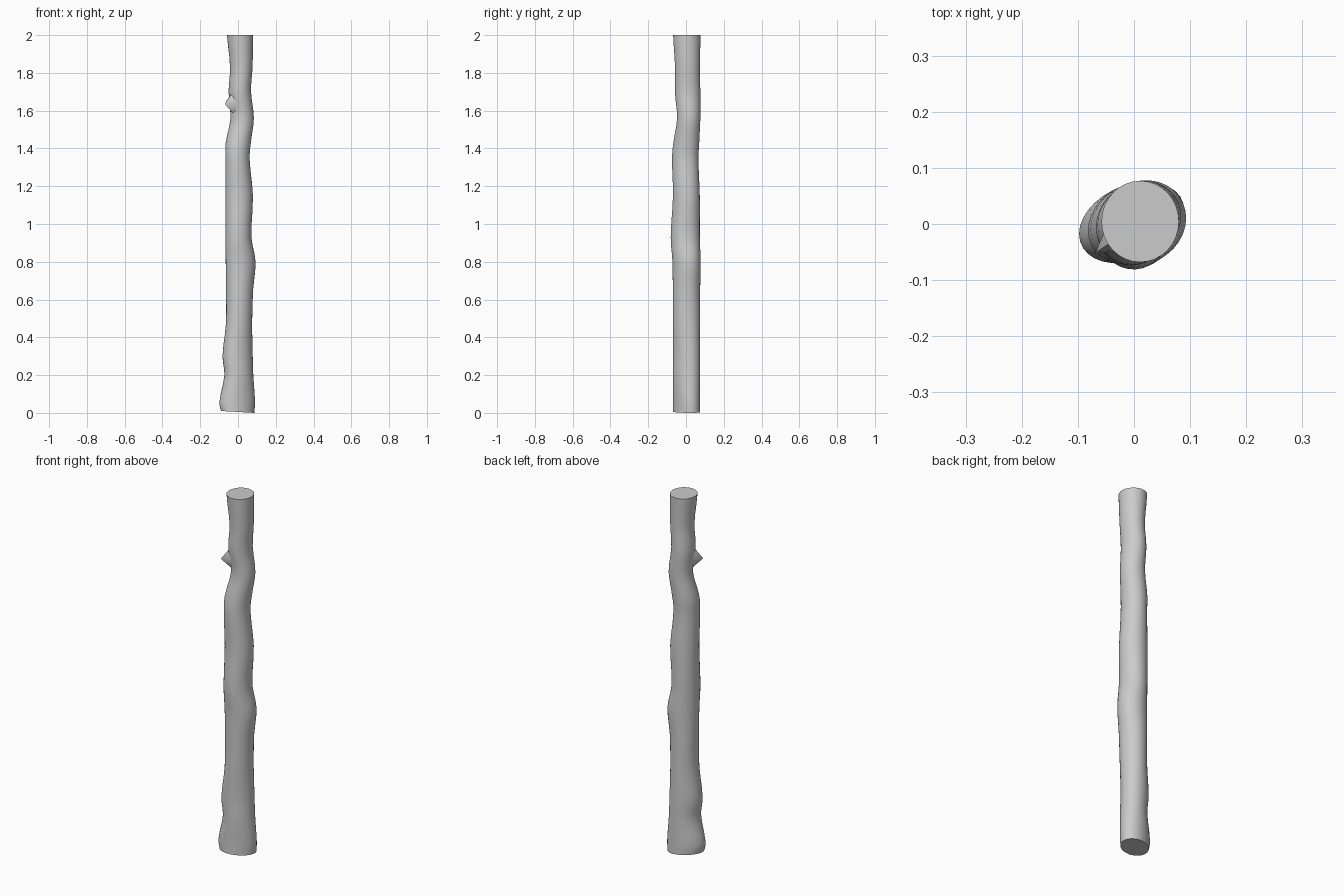
import bpy, bmesh, math
from mathutils import Vector

if "Cube" in bpy.data.objects:
    bpy.data.objects.remove(bpy.data.objects["Cube"])

# Trunk outline: z, left x, right x, front y, back y, diagonal skew
RINGS = [
    (0.00, -.090, .087, -.070, .075, .30),
    (0.06, -.098, .090, -.070, .075, .28),
    (0.20, -.072, .081, -.070, .075, .20),
    (0.30, -.082, .078, -.070, .075, .20),
    (0.47, -.064, .075, -.070, .075, .10),
    (0.65, -.063, .080, -.070, .075, .05),
    (0.80, -.065, .093, -.072, .078, .10),
    (0.93, -.066, .071, -.081, .073, .05),
    (1.15, -.066, .079, -.069, .073, .05),
    (1.34, -.067, .062, -.074, .066, .05),
    (1.43, -.065, .068, -.067, .070, .05),
    (1.56, -.040, .084, -.047, .076, .00),
    (1.70, -.050, .069, -.059, .076, .00),
    (1.83, -.042, .077, -.058, .073, .00),
    (2.00, -.058, .080, -.068, .077, .00),
]
SIDES = 32


def catmull(i, t):
    p = [RINGS[max(0, min(len(RINGS) - 1, i + k))] for k in (-1, 0, 1, 2)]
    out = [0.5 * (2 * b + (c - a) * t + (2 * a - 5 * b + 4 * c - d) * t * t
                  + (3 * b - a - 3 * c + d) * t ** 3)
           for a, b, c, d in zip(*p)]
    out[0] = p[1][0] + (p[2][0] - p[1][0]) * t
    return out


def finish(bm, name):
    bmesh.ops.recalc_face_normals(bm, faces=bm.faces)
    mesh = bpy.data.meshes.new(name)
    bm.to_mesh(mesh)
    bm.free()
    ob = bpy.data.objects.new(name, mesh)
    bpy.context.collection.objects.link(ob)
    bpy.ops.object.select_all(action='DESELECT')
    ob.select_set(True)
    bpy.context.view_layer.objects.active = ob
    bpy.ops.object.shade_smooth_by_angle(angle=math.radians(40))
    return ob


# Trunk: lofted irregular rings, with a slightly slanted bottom cut
bm = bmesh.new()
sections = [catmull(i, t / 3) for i in range(len(RINGS) - 1) for t in range(3)]
sections.append(RINGS[-1])
loops = []
for z, x0, x1, y0, y1, skew in sections:
    ring = []
    for k in range(SIDES):
        a = math.tau * k / SIDES
        x = (x0 + x1) / 2 + (x1 - x0) / 2 * math.cos(a)
        y = (y0 + y1) / 2 + (y1 - y0) / 2 * math.sin(a + skew)
        slant = 0.005 * (1 - math.cos(a)) if z < 0.001 else 0
        ring.append(bm.verts.new((x, y, z + slant)))
    loops.append(ring)
for lo, hi in zip(loops, loops[1:]):
    for k in range(SIDES):
        n = (k + 1) % SIDES
        bm.faces.new((lo[k], lo[n], hi[n], hi[k]))
bm.faces.new(loops[0][::-1])
bm.faces.new(loops[-1])
finish(bm, "trunk")

# Branch stub: small pointed knot on the front left, rooted inside the trunk
bm = bmesh.new()
out = Vector((-.78, -.62, 0))
side = Vector((.62, -.78, 0))
root = Vector((.018, .012, 1.645)) + out * .052
tip = bm.verts.new((-.070, -.052, 1.635))
base = []
for k in range(8):
    a = math.tau * k / 8
    base.append(bm.verts.new(root + side * .034 * math.cos(a)
                             + Vector((0, 0, .064 * math.sin(a)))))
for k in range(8):
    bm.faces.new((base[k], base[(k + 1) % 8], tip))
bm.faces.new(base[::-1])
finish(bm, "branch_stub")
